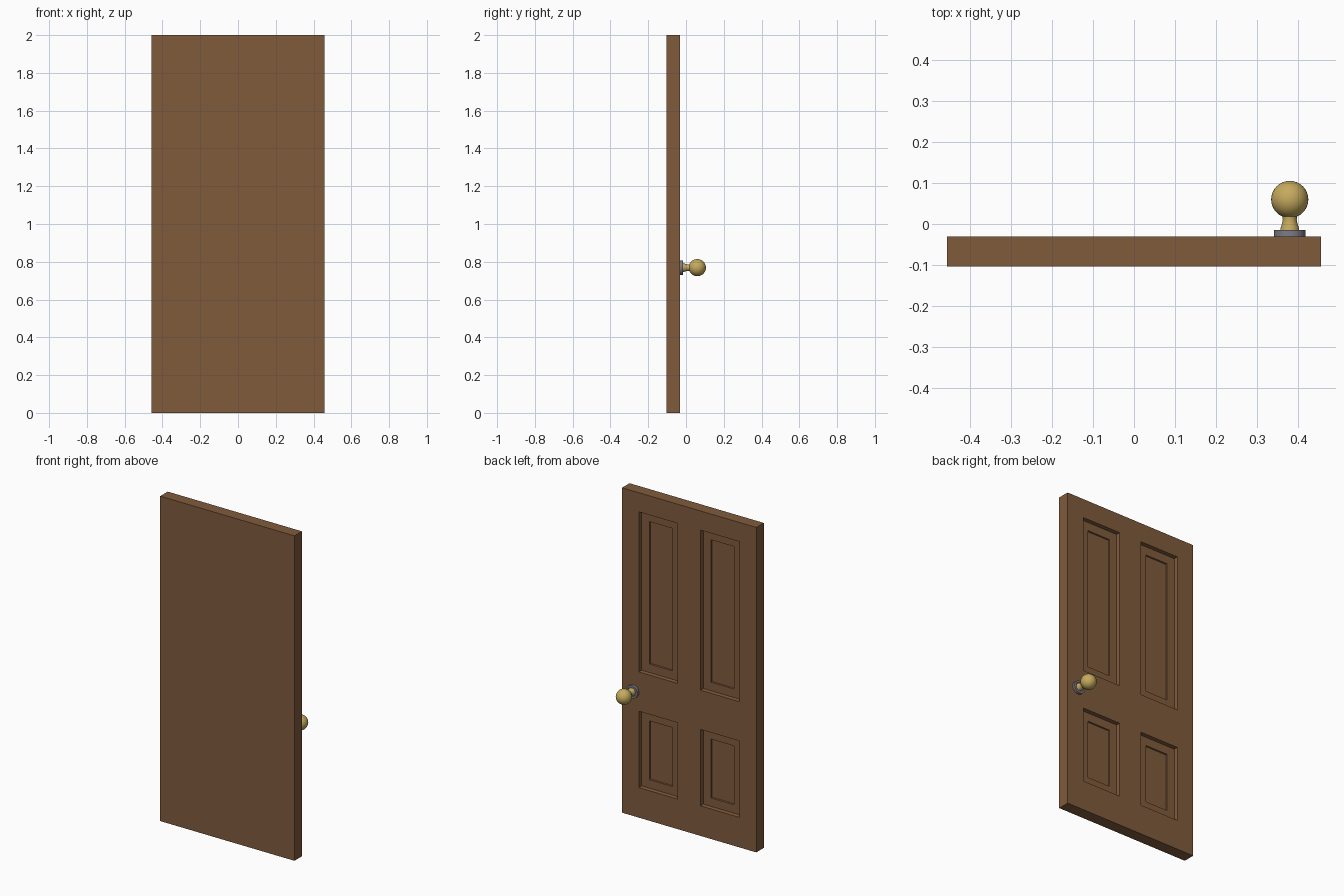
import bpy, bmesh, math
from mathutils import Matrix, Vector

if "Cube" in bpy.data.objects:
    bpy.data.objects.remove(bpy.data.objects["Cube"])


def material(name, rgb):
    m = bpy.data.materials.new(name)
    m.diffuse_color = (*rgb, 1)
    m.use_nodes = True
    m.node_tree.nodes["Principled BSDF"].inputs["Base Color"].default_value = m.diffuse_color
    return m


wood = material("brown wood", (0.215, 0.104, 0.046))
brass = material("brass", (0.56, 0.40, 0.11))
steel = material("grey metal", (0.20, 0.20, 0.23))

FRONT, BACK, HALF = -0.104, -0.031, 0.457


def finish(bm, name, mat):
    bmesh.ops.recalc_face_normals(bm, faces=bm.faces[:])
    me = bpy.data.meshes.new(name)
    bm.to_mesh(me)
    bm.free()
    me.materials.append(mat)
    ob = bpy.data.objects.new(name, me)
    bpy.context.collection.objects.link(ob)
    return ob


# door slab: a grid of faces on the back, extruded to a plain front
bm = bmesh.new()
xs = [-HALF, -0.342, -0.078, 0.078, 0.342, HALF]
zs = [0, 0.185, 0.655, 0.897, 1.882, 2]
grid = [[bm.verts.new((x, BACK, z)) for x in xs] for z in zs]
panels = []
for j in range(5):
    for i in range(5):
        f = bm.faces.new((grid[j][i], grid[j + 1][i], grid[j + 1][i + 1], grid[j][i + 1]))
        if i in (1, 3) and j in (1, 3):
            panels.append(f)
rim = [v for j, row in enumerate(grid) for i, v in enumerate(row)]
border = ([grid[0][i] for i in range(5)] + [grid[j][5] for j in range(5)]
          + [grid[5][i] for i in range(5, 0, -1)] + [grid[j][0] for j in range(5, 0, -1)])
front = [bm.verts.new((v.co.x, FRONT, v.co.z)) for v in border]
n = len(border)
for k in range(n):
    bm.faces.new((border[k], border[(k + 1) % n], front[(k + 1) % n], front[k]))
bm.faces.new(front)
bmesh.ops.recalc_face_normals(bm, faces=bm.faces[:])


# recessed panels: deep outer step, flat border, shallow inner step
def step(face, inset, depth):
    bmesh.ops.inset_individual(bm, faces=[face], thickness=inset, use_even_offset=True)
    for v in face.verts:
        v.co.y -= depth


for f in panels:
    step(f, 0.002, 0.024)
    step(f, 0.052, 0.0)
    step(f, 0.002, 0.008)
finish(bm, "door_slab", wood)


# turned parts: (radius, y) profile revolved round the knob axis
def lathe(name, profile, mat, sides=32):
    bm = bmesh.new()
    verts = [bm.verts.new((r, y, 0)) for r, y in profile]
    edges = [bm.edges.new(p) for p in zip(verts, verts[1:])]
    bmesh.ops.spin(bm, geom=verts + edges, cent=(0, 0, 0), axis=(0, 1, 0),
                   angle=2 * math.pi, steps=sides)
    bmesh.ops.remove_doubles(bm, verts=bm.verts[:], dist=1e-5)
    bmesh.ops.translate(bm, verts=bm.verts[:], vec=(0.381, 0, 0.769))
    ob = finish(bm, name, mat)
    bpy.context.view_layer.objects.active = ob
    ob.select_set(True)
    bpy.ops.object.shade_smooth_by_angle(angle=math.radians(35))
    ob.select_set(False)
    return ob


# rosette plate
lathe("knob_rosette", [(0, -0.033), (0.039, -0.033), (0.039, -0.015),
                       (0.028, -0.015), (0.026, -0.018), (0, -0.018)], steel)

# knob with flared neck and round head
R, C = 0.0455, 0.060
a0 = math.asin(0.018 / R)
head = [(R * math.sin(a0 + (math.pi - a0) * t / 14), C - R * math.cos(a0 + (math.pi - a0) * t / 14))
        for t in range(14)] + [(0, C + R)]
lathe("door_knob", [(0, -0.019), (0.024, -0.019), (0.0225, -0.010), (0.019, 0.000),
                    (0.017, 0.010)] + head, brass)
